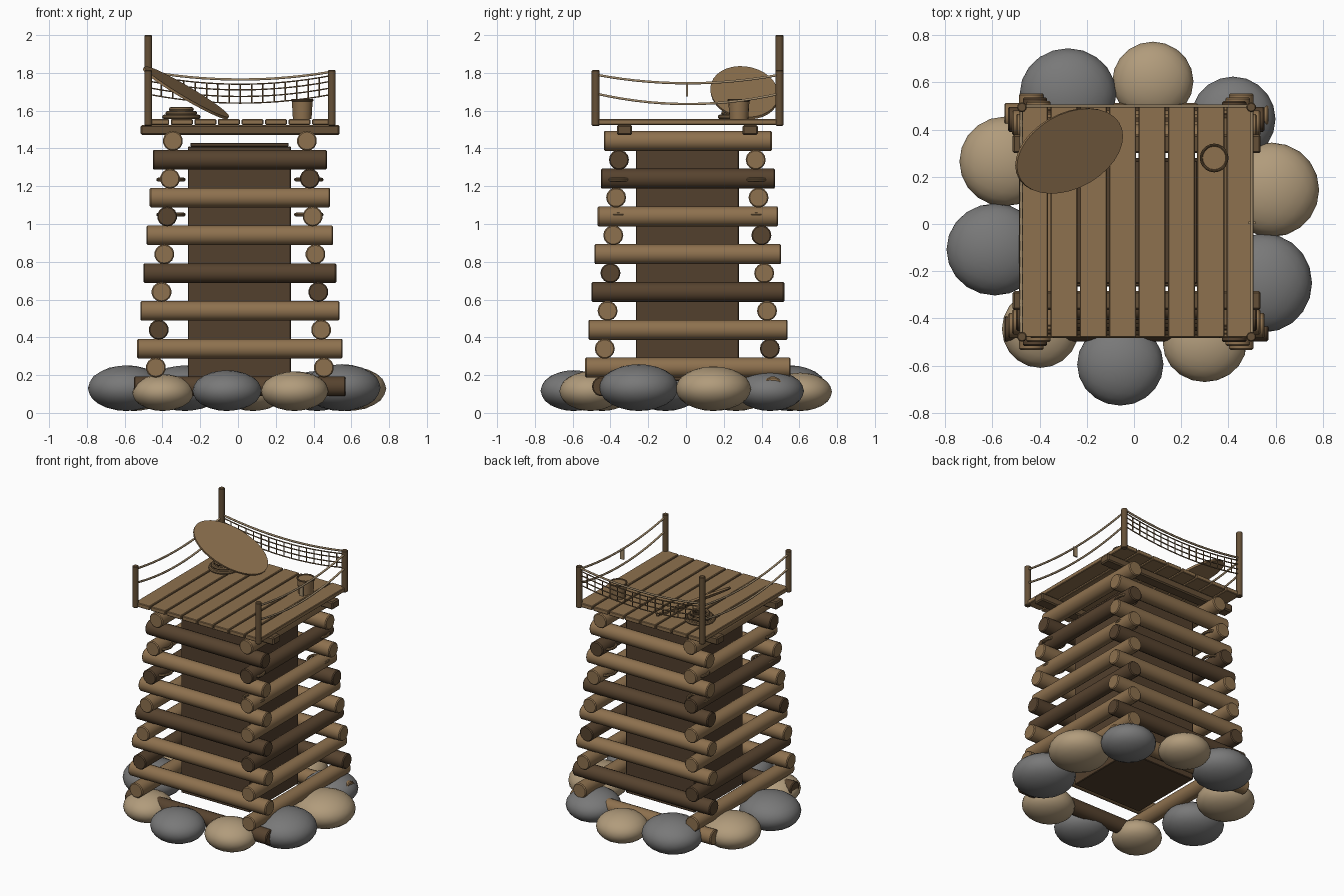
import bpy, bmesh, math
from mathutils import Vector, Matrix

old = bpy.data.objects.get("Cube")
if old:
    bpy.data.objects.remove(old, do_unlink=True)


def material(name, rgb):
    m = bpy.data.materials.new(name)
    m.use_nodes = True
    m.diffuse_color = (*rgb, 1)
    m.node_tree.nodes["Principled BSDF"].inputs["Base Color"].default_value = (*rgb, 1)
    return m


WOOD = material("light_wood", (0.27, 0.165, 0.077))
DARK = material("dark_wood", (0.095, 0.056, 0.028))
POST = material("post_wood", (0.13, 0.08, 0.038))
CORE = material("core_wood", (0.085, 0.05, 0.026))
ROPE = material("rope_tan", (0.36, 0.26, 0.15))
NET = material("net_brown", (0.2, 0.125, 0.06))
GREY = material("grey_stone", (0.19, 0.19, 0.19))
SAND = material("sand_stone", (0.44, 0.33, 0.2))

CX, CY = 0.01, 0.007  # middle of the tower
DECK = 1.555          # top of the planks


def add(name, bm, mat, bevel=0.0, smooth=True):
    bmesh.ops.recalc_face_normals(bm, faces=bm.faces)
    if smooth:
        for f in bm.faces:
            f.smooth = True
        for e in bm.edges:
            e.smooth = len(e.link_faces) < 2 or e.calc_face_angle() < math.radians(40)
    me = bpy.data.meshes.new(name)
    bm.to_mesh(me)
    bm.free()
    ob = bpy.data.objects.new(name, me)
    me.materials.append(mat)
    bpy.context.collection.objects.link(ob)
    if bevel:
        mod = ob.modifiers.new("edge", 'BEVEL')
        mod.width, mod.segments = bevel, 1
        mod.limit_method, mod.angle_limit = 'ANGLE', math.radians(50)
    return ob


def box(name, lo, hi, mat, bevel=0.004):
    lo, hi = Vector(lo), Vector(hi)
    bm = bmesh.new()
    bmesh.ops.create_cube(bm, size=1, matrix=Matrix.LocRotScale((lo + hi) / 2, None, hi - lo))
    return add(name, bm, mat, bevel, smooth=False)


def cylinder(name, centre, r, length, mat, axis='Z', r_top=None, bevel=0.006, sides=14):
    rot = {'X': Matrix.Rotation(math.pi / 2, 4, 'Y'),
           'Y': Matrix.Rotation(math.pi / 2, 4, 'X'), 'Z': Matrix()}[axis]
    bm = bmesh.new()
    bmesh.ops.create_cone(bm, cap_ends=True, segments=sides, radius1=r, radius2=r_top or r,
                          depth=length, matrix=Matrix.Translation(centre) @ rot)
    return add(name, bm, mat, bevel)


def ropes(name, paths, r, mat):
    cu = bpy.data.curves.new(name, 'CURVE')
    cu.dimensions = '3D'
    cu.bevel_depth, cu.bevel_resolution = r, 1
    cu.use_fill_caps = True
    for path in paths:
        sp = cu.splines.new('POLY')
        sp.points.add(len(path) - 1)
        for p, co in zip(sp.points, path):
            p.co = (*co, 1)
    cu.materials.append(mat)
    ob = bpy.data.objects.new(name, cu)
    bpy.context.collection.objects.link(ob)


def sagging(a, b, sag, n=14):
    a, b = Vector(a), Vector(b)
    return [a.lerp(b, i / n) - Vector((0, 0, 4 * sag * (i / n) * (1 - i / n))) for i in range(n + 1)]


def ring(name, centre, big, small, mat, n=20, m=8):
    # closed tube swept around z
    bm = bmesh.new()
    loops = []
    for i in range(n):
        t = 2 * math.pi * i / n
        loops.append([bm.verts.new(Vector(centre) + Vector((
            math.cos(t) * (big + small * math.cos(u)),
            math.sin(t) * (big + small * math.cos(u)), small * math.sin(u))))
            for u in (2 * math.pi * j / m for j in range(m))])
    for i in range(n):
        p, q = loops[i], loops[(i + 1) % n]
        for j in range(m):
            k = (j + 1) % m
            bm.faces.new((p[j], q[j], q[k], p[k]))
    add(name, bm, mat)


# Crossed log walls, tapering upward
for k in range(7):
    z = 0.14 + 0.2 * k
    off, length = 0.452 - 0.015 * k, 1.12 - 0.033 * k
    for side, start in ((-1, 0), (1, 1)):
        mat = DARK if (k - start) % 3 == 0 else WOOD
        cylinder(f"log_{'front' if side < 0 else 'back'}_{k}",
                 (CX, CY + side * off, z), 0.053, length, mat, 'X')
    for side, start in ((-1, 1), (1, 2)):
        mat = DARK if (k - start) % 3 == 0 else WOOD
        cylinder(f"log_{'right' if side < 0 else 'left'}_{k}",
                 (CX + side * (off - 0.007), CY + 0.003, z + 0.1), 0.053, length - 0.033, mat, 'Y')

# Solid inner core
box("core", (-0.265, -0.265, 0.17), (0.28, 0.28, 1.41), CORE)
box("core_cap", (-0.252, -0.252, 1.41), (0.268, 0.268, 1.43), CORE)

# Lashing rings at the upper corners
for z in (1.05, 1.235):
    for sx in (-1, 1):
        for sy in (-1, 1):
            ring("lashing", (CX + sx * 0.365, CY + sy * 0.365, z), 0.068, 0.01, NET)

# Deck beams and planks
for y in (-0.325, 0.34):
    box("deck_beam", (-0.515, y - 0.04, 1.47), (0.537, y + 0.04, 1.525), POST, 0.008)
for i in range(8):
    x = -0.479 + 0.1245 * i
    box("plank", (x, -0.48, 1.525), (x + 0.115, 0.5, DECK), WOOD)

# Corner posts, one taller
for x in (-0.475, 0.497):
    for y in (-0.478, 0.495):
        top = 2.0 if x < 0 < y else 1.815
        cylinder("corner_post", (x, y, (top + 1.52) / 2), 0.021, top - 1.52, POST, sides=10, bevel=0.004)

# Side ropes with a small hanging tag
for x in (-0.478, 0.5):
    ropes("side_ropes", [sagging((x, -0.475, z), (x, 0.495, z), s)
                         for z, s in ((1.79, 0.045), (1.69, 0.055))], 0.007, ROPE)
box("rope_tag", (0.485, 0.0, 1.675), (0.515, 0.01, 1.745), ROPE, 0)

# Net along the back
NX0, NX1, NY = -0.465, 0.49, 0.5
heights = (1.785, 1.755, 1.72, 1.685)
net = [sagging((NX0, NY, z), (NX1, NY, z), 0.045) for z in heights]
for i in range(1, 16):
    t = i / 16
    x, drop = NX0 + (NX1 - NX0) * t, 0.18 * t * (1 - t)
    net.append([(x, NY, heights[0] - drop), (x, NY, heights[-1] - drop)])
ropes("back_net", net, 0.004, NET)
ropes("net_top_rope", [sagging((NX0, NY, 1.805), (NX1, NY, 1.805), 0.04)], 0.007, ROPE)

# Leaning oval shield
centre = Vector((-0.275, 0.31, 1.695))
a, b = Vector((0.225, 0.063, -0.131)), Vector((0, 0.169, 0.033))
half = a.cross(b).normalized() * 0.007
bm = bmesh.new()
rim = [centre + a * math.cos(t) + b * math.sin(t)
       for t in (2 * math.pi * i / 32 for i in range(32))]
top = [bm.verts.new(p + half) for p in rim]
low = [bm.verts.new(p - half) for p in rim]
bm.faces.new(top)
bm.faces.new(low[::-1])
for i in range(32):
    j = (i + 1) % 32
    bm.faces.new((top[i], low[i], low[j], top[j]))
add("leaning_shield", bm, WOOD)

# Coiled rope and bucket on the deck
for i in range(3):
    ring("rope_coil", (-0.3, 0.27, DECK + 0.012 + 0.02 * i), 0.09 - 0.018 * i, 0.012, NET)
cylinder("bucket", (0.34, 0.28, DECK + 0.05), 0.05, 0.1, WOOD, r_top=0.056, bevel=0, sides=18)
ring("bucket_rim", (0.34, 0.28, DECK + 0.1), 0.055, 0.006, POST)

# Boulders round the foot: x, y, radius x, radius y
boulders = (
    (-0.28, 0.55, 0.205, 0.195), (0.08, 0.605, 0.172, 0.168),
    (0.42, 0.445, 0.18, 0.18), (0.585, 0.145, 0.2, 0.2),
    (0.55, -0.25, 0.205, 0.21), (0.3, -0.505, 0.178, 0.165),
    (-0.058, -0.595, 0.183, 0.175), (-0.397, -0.445, 0.163, 0.165),
    (-0.59, -0.108, 0.205, 0.195), (-0.55, 0.265, 0.19, 0.19))
for i, (x, y, rx, ry) in enumerate(boulders):
    rz = 0.59 * max(rx, ry)
    bm = bmesh.new()
    bmesh.ops.create_icosphere(bm, subdivisions=3, radius=1,
                               matrix=Matrix.LocRotScale((x, y, rz + 0.01), None, (rx, ry, rz)))
    add(f"boulder_{i}", bm, SAND if i % 2 else GREY)
